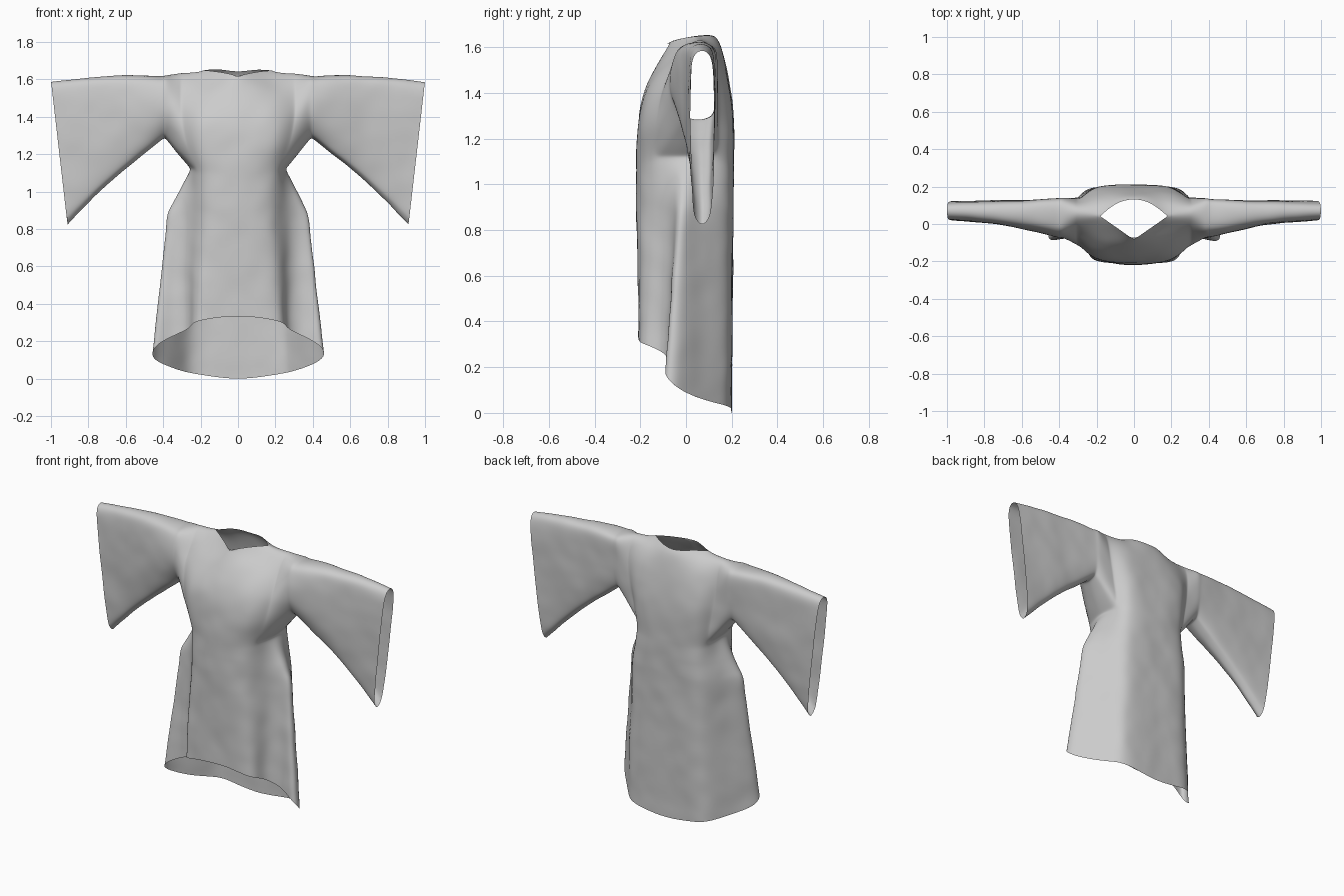
import bpy, bmesh, math
from mathutils import Vector

if "Cube" in bpy.data.objects:
    bpy.data.objects.remove(bpy.data.objects["Cube"])

bm = bmesh.new()


def skin(rows, closed=False):
    """Bridge successive rows of points with quads."""
    vs = [[bm.verts.new(p) for p in r] for r in rows]
    n = len(vs[0])
    for a, b in zip(vs, vs[1:]):
        for i in range(n if closed else n - 1):
            j = (i + 1) % n
            bm.faces.new((a[i], a[j], b[j], b[i]))


def blend(a, b, t):
    return [p.lerp(q, t) for p, q in zip(a, b)]


def level(z, pts):
    return [Vector((x, y, z)) for x, y in pts]


# Half cross-sections of the skirt, front centre round to back centre
hem = [Vector(p) for p in (
    (0, -.206, .335), (.12, -.206, .327), (.215, -.203, .308), (.25, -.165, .295),
    (.262, -.095, .265), (.355, -.065, .225), (.45, -.105, .175), (.472, -.045, .11),
    (.375, .05, .065), (.3, .145, .04), (.245, .198, .028), (.12, .2, .008), (0, .199, -.004))]
hip = level(.88, ((0, -.219), (.1, -.215), (.18, -.19), (.225, -.135), (.27, -.08),
                  (.32, -.052), (.375, -.04), (.382, -.003), (.325, .06), (.275, .14),
                  (.215, .2), (.11, .207), (0, .206)))
waist = level(1.12, ((0, -.221), (.1, -.213), (.18, -.187), (.22, -.145), (.235, -.1),
                     (.248, -.05), (.253, -.01), (.253, .03), (.25, .08), (.24, .145),
                     (.2, .195), (.1, .211), (0, .21)))
skin([blend(hem, hip, t) for t in (0, .03, .3, .6, .85, 1)]
     + [blend(hip, waist, t) for t in (.15, .5, .85, 1)])

# Upper front and back panels, centre to armhole
front = [waist[:4],
         level(1.25, ((0, -.213), (.11, -.212), (.21, -.2), (.27, -.135))),
         level(1.4, ((0, -.193), (.12, -.193), (.225, -.175), (.3, -.11))),
         level(1.52, ((0, -.132), (.12, -.125), (.22, -.09), (.3, -.05))),
         level(1.605, ((0, -.093), (.1, -.045), (.2, .005), (.3, .005)))]
back = [waist[:8:-1],
        level(1.25, ((0, .211), (.11, .211), (.21, .204), (.26, .14))),
        level(1.4, ((0, .196), (.11, .198), (.22, .194), (.29, .145))),
        level(1.52, ((0, .178), (.11, .178), (.22, .165), (.3, .13))),
        level(1.615, ((0, .152), (.1, .145), (.2, .11), (.3, .105)))]
neck_front, neck_side = Vector((0, -.082, 1.618)), Vector((.18, .042, 1.648))
shoulder = Vector((.3, .055, 1.64))
skin(front + [[neck_front, Vector((.09, -.022, 1.64)), neck_side, shoulder]])
skin(back + [[Vector((0, .139, 1.635)), Vector((.1, .112, 1.655)), neck_side, shoulder]])


# Wide hanging sleeve
def sleeve_ring(xt, zt, xb, zb, yf, yb, bulge):
    ym, half = (yf + yb) / 2, (yb - yf) / 2
    side = ((.025, .75), (.12, 1), (.38, 1), (.7, 1), (.93, .8))
    pts = [(0, 0)] + [(t, -w) for t, w in side]
    pts += [(.97, -.55), (.992, -.28), (1.003, 0), (.992, .28), (.97, .55)]
    pts += [(t, w) for t, w in reversed(side)]
    out = []
    for t, w in pts:
        y = ym + half * w - (bulge * math.sin(math.pi * t) if w < 0 else 0)
        out.append(Vector((xt + (xb - xt) * t, y, zt + (zb - zt) * t)))
    return out


armhole = ([shoulder] + [r[3] for r in reversed(front)] + waist[4:9]
           + [r[3] for r in back])
stations = ((.385, 1.622, .375, 1.266, -.035, .14, .045),
            (.405, 1.618, .392, 1.287, -.032, .137, .048),
            (.425, 1.618, .41, 1.273, -.03, .135, .048),
            (.55, 1.627, .52, 1.185, -.02, .13, .025),
            (.68, 1.622, .64, 1.092, -.003, .127, .008),
            (.84, 1.61, .77, .972, .012, .123, .003),
            (.985, 1.594, .898, .84, .02, .122, 0),
            (1, 1.592, .912, .826, .02, .122, 0))
rings = [sleeve_ring(*s) for s in stations]
skin([armhole, blend(armhole, rings[0], .12), blend(armhole, rings[0], .6)] + rings,
     closed=True)

# Weld the seams, keep the V-neck corners sharp
bmesh.ops.remove_doubles(bm, verts=bm.verts, dist=.0005)
bmesh.ops.recalc_face_normals(bm, faces=bm.faces)
crease = bm.verts.layers.float.new("crease_vert")
for v in bm.verts:
    if min((v.co - neck_front).length, (v.co - neck_side).length) < .001:
        v[crease] = 1
me = bpy.data.meshes.new("robe")
bm.to_mesh(me)
bm.free()
robe = bpy.data.objects.new("robe", me)
bpy.context.collection.objects.link(robe)

# Other half, smoothing and soft cloth wrinkles
mirror = robe.modifiers.new("mirror", 'MIRROR')
mirror.merge_threshold = .001
sub = robe.modifiers.new("smooth", 'SUBSURF')
sub.levels = sub.render_levels = 3
tex = bpy.data.textures.new("wrinkles", 'CLOUDS')
tex.noise_scale = .2
tex.noise_depth = 1
wrinkle = robe.modifiers.new("wrinkles", 'DISPLACE')
wrinkle.texture = tex
wrinkle.strength = .01
wrinkle.mid_level = .5
for p in me.polygons:
    p.use_smooth = True
